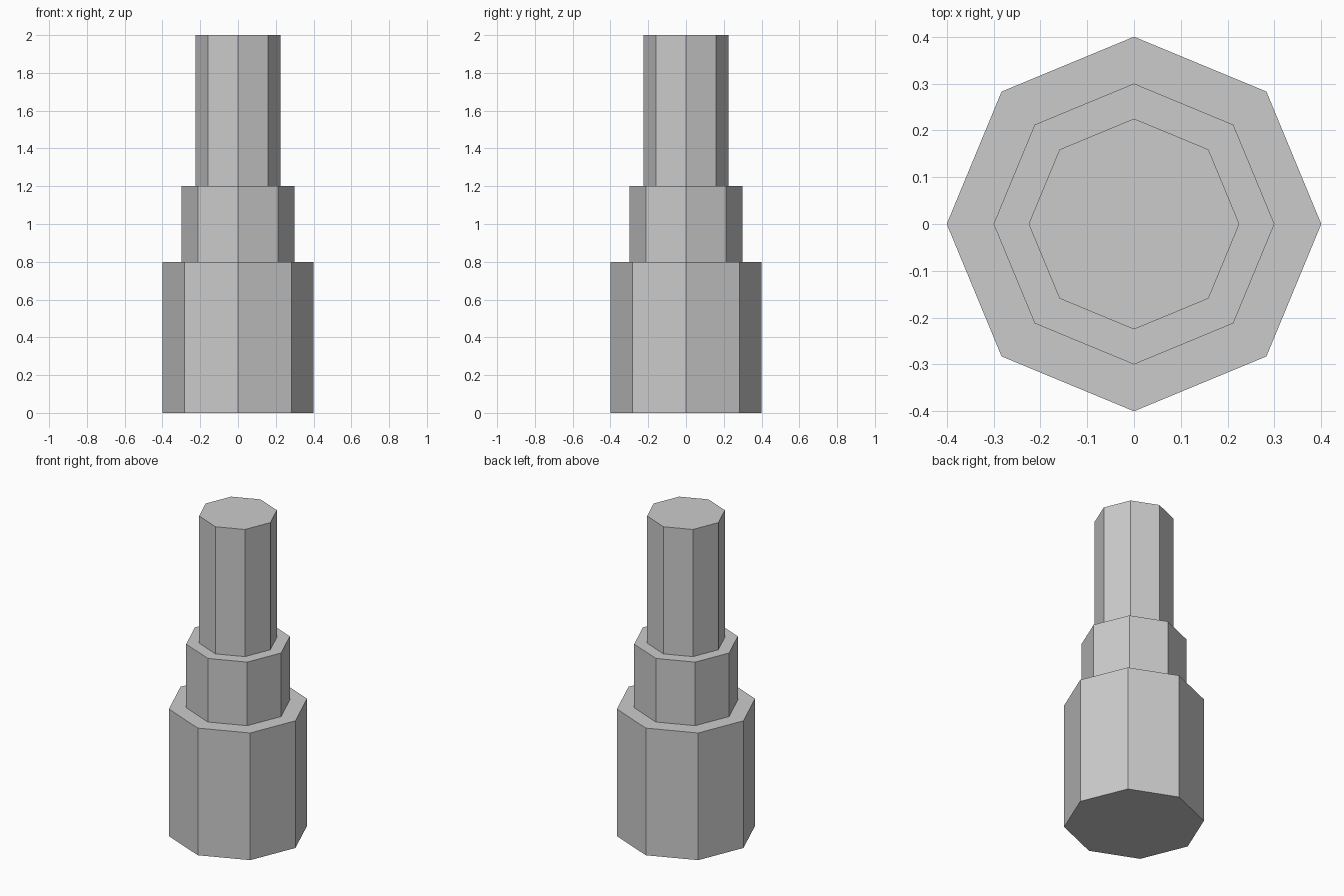
import bpy, bmesh
from math import cos, sin, tau

if "Cube" in bpy.data.objects:
    bpy.data.objects.remove(bpy.data.objects["Cube"])

SIDES = 8
# Stepped outline as (radius, height), bottom to top
PROFILE = [(0.4, 0.0), (0.4, 0.8), (0.3, 0.8), (0.3, 1.2), (0.225, 1.2), (0.225, 2.0)]


def lathe(name, profile, sides):
    """Turn a profile round z into a closed, flat-shaded solid."""
    bm = bmesh.new()
    rings = [[bm.verts.new((r * cos(tau * i / sides), r * sin(tau * i / sides), z))
              for i in range(sides)] for r, z in profile]
    for low, high in zip(rings, rings[1:]):
        for i in range(sides):
            j = (i + 1) % sides
            bm.faces.new((low[i], low[j], high[j], high[i]))
    bm.faces.new(rings[0][::-1])
    bm.faces.new(rings[-1])
    mesh = bpy.data.meshes.new(name)
    bm.to_mesh(mesh)
    bm.free()
    obj = bpy.data.objects.new(name, mesh)
    bpy.context.collection.objects.link(obj)
    return obj


# Eight-sided shaft with three steps
lathe("stepped_shaft", PROFILE, SIDES)
